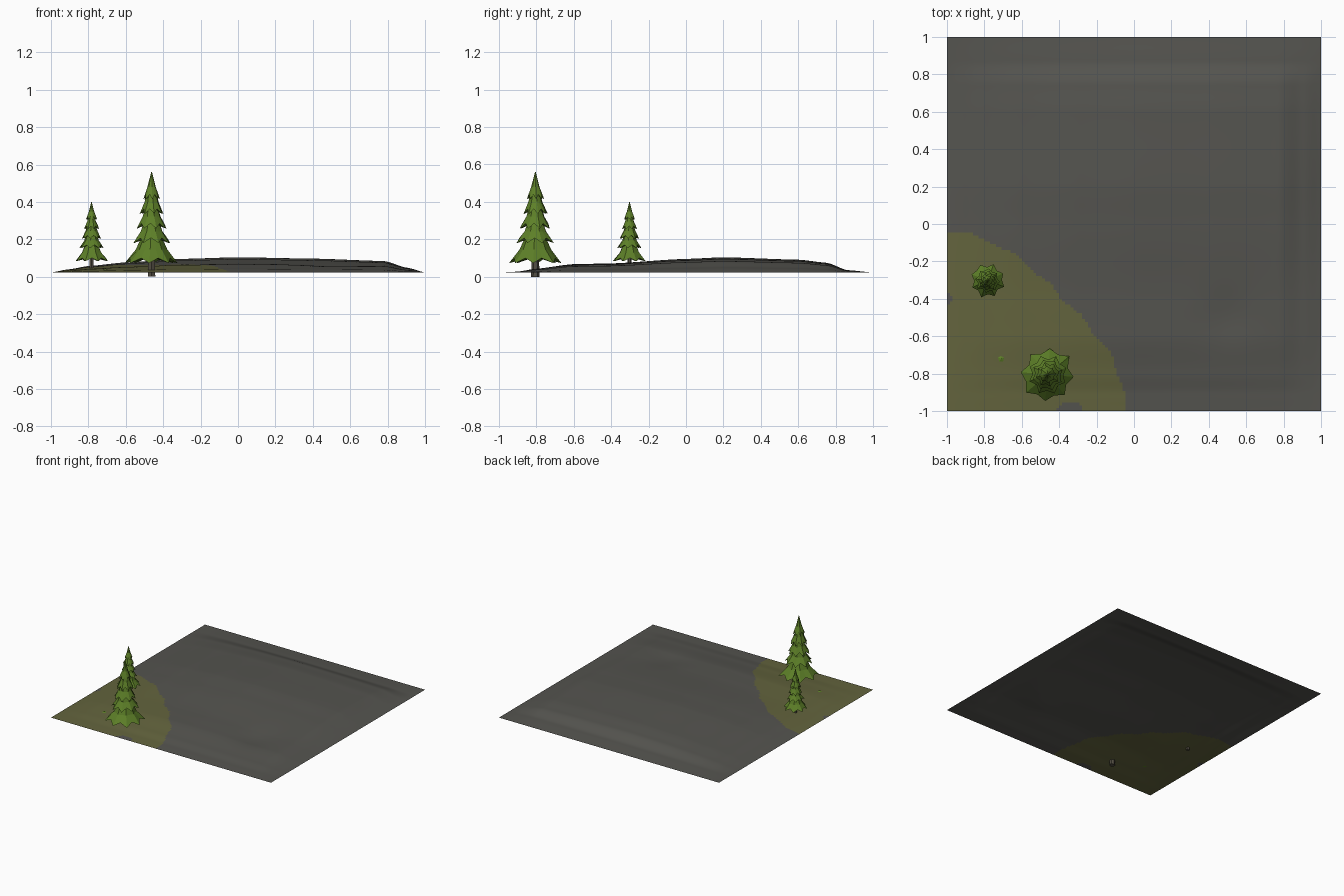
import bpy, bmesh, math, random
from mathutils import Vector

if "Cube" in bpy.data.objects:
    bpy.data.objects.remove(bpy.data.objects["Cube"])
random.seed(4)


def material(name, rgb):
    m = bpy.data.materials.new(name)
    m.diffuse_color = (*rgb, 1)
    m.use_nodes = True
    m.node_tree.nodes["Principled BSDF"].inputs["Base Color"].default_value = m.diffuse_color
    return m


ROCK = material("grey earth", (0.090, 0.089, 0.079))
GRASS = material("olive grass", (0.125, 0.127, 0.047))
PINE = material("pine green", (0.110, 0.215, 0.021))
BARK = material("bark", (0.085, 0.075, 0.055))


def finish(name, bm, mats, smooth=False):
    bmesh.ops.recalc_face_normals(bm, faces=bm.faces)
    me = bpy.data.meshes.new(name)
    bm.to_mesh(me)
    bm.free()
    for m in mats:
        me.materials.append(m)
    for p in me.polygons:
        p.use_smooth = smooth
    ob = bpy.data.objects.new(name, me)
    bpy.context.collection.objects.link(ob)
    return ob


def sample(pts, t):
    for (a, u), (b, v) in zip(pts, pts[1:]):
        if t <= b:
            k = max(0, (t - a) / (b - a))
            k = 0.5 * k + 0.5 * k * k * (3 - 2 * k)
            return u + (v - u) * k
    return pts[-1][1]


# terrain: low mound falling to a flat square border
ACROSS = [(-1, 0), (-.9, .17), (-.8, .37), (-.6, .62), (-.3, .88), (0, 1),
          (.4, .9), (.78, .72), (.9, .27), (1, 0)]
DEPTH = [(-1, 0), (-.9, .04), (-.8, .2), (-.6, .5), (-.4, .55), (0, .88),
         (.2, 1), (.6, .82), (.75, .6), (.86, .12), (1, 0)]


def ground(x, y):
    a, b = sample(ACROSS, x), sample(DEPTH, y)
    dip = 0.012 * math.exp(-((x - .5) ** 2 + (y + .5) ** 2) / .02)
    return 0.022 + 0.082 * (a * b) ** 0.85 - dip


bm = bmesh.new()
bmesh.ops.create_grid(bm, x_segments=130, y_segments=130, size=1)
for v in bm.verts:
    v.co.z = ground(v.co.x, v.co.y)
# grass covers the front-left corner, with two bare nicks on its border
for f in bm.faces:
    c = f.calc_center_median()
    dx, dy = c.x + 1, c.y + 1
    ang = math.atan2(dy, dx)
    edge = 0.91 + 0.045 * math.cos(4 * ang) + 0.008 * math.sin(23 * ang)
    bare = ((c.x + .34) / .07) ** 2 + ((c.y + 1) / .05) ** 2 < 1 \
        or math.hypot(c.x + 1, c.y + .4) < .03
    f.material_index = int(math.hypot(dx, dy) < edge and not bare)
    if f.normal.z < 0:
        f.normal_flip()
finish("ground", bm, [ROCK, GRASS], True)


# pine: tiers of ragged skirts, each a scalloped cone with hollow underside
TIERS = [(0.02, 0.147, 0.33, 0.045), (0.24, 0.105, 0.50, 0.035),
         (0.40, 0.085, 0.67, 0.028), (0.56, 0.066, 0.83, 0.020),
         (0.72, 0.046, 1.00, 0.0)]


def pine(name, x, y, low, high, width, trunk_r, trunk_low):
    bm = bmesh.new()
    n, h = 16, high - low
    for bottom, r, top, tr in TIERS:
        turn = random.uniform(0, 6.28)
        zb, zt = low + bottom * h, low + top * h
        rings = []
        for k in (0, 1, 2):
            ring = []
            for i in range(n):
                a = turn + 2 * math.pi * i / n
                tip = i % 2 == 0
                rad = [r * (1 if tip else .8), (r * .62 + tr * .38) * (.78 if tip else .7),
                       max(tr, .002)][k] * width
                if k == 0:
                    rad *= random.uniform(.94, 1.04)
                z = [zb + (-.02 if tip else .035) * h, zb + .42 * (zt - zb), zt][k]
                ring.append(bm.verts.new((x + rad * math.cos(a), y + rad * math.sin(a), z)))
            rings.append(ring)
        for lo, hi in zip(rings, rings[1:]):
            for i in range(n):
                j = (i + 1) % n
                bm.faces.new((lo[i], lo[j], hi[j], hi[i]))
        bm.faces.new(rings[-1])
        # underside rises to a point at the trunk
        hub = bm.verts.new((x, y, zb + .05 * h))
        for i in range(n):
            bm.faces.new((hub, rings[0][(i + 1) % n], rings[0][i]))
    finish(name + "_foliage", bm, [PINE])

    bm = bmesh.new()
    bmesh.ops.create_cone(bm, cap_ends=True, segments=6, radius1=trunk_r,
                          radius2=trunk_r * .8, depth=low + .1 * h - trunk_low)
    bmesh.ops.translate(bm, verts=bm.verts, vec=Vector(
        (x, y, (low + .1 * h + trunk_low) / 2)))
    finish(name + "_trunk", bm, [BARK])


pine("large_pine", -.462, -.805, .073, .56, 1.0, .023, 0)
pine("small_pine", -.783, -.302, .083, .40, .64, .013, .028)

# small grass tuft between the trees
bm = bmesh.new()
bmesh.ops.create_cone(bm, cap_ends=True, segments=5, radius1=.018, radius2=0, depth=.006)
bmesh.ops.translate(bm, verts=bm.verts, vec=Vector((-.71, -.72, ground(-.71, -.72) + .003)))
finish("grass_tuft", bm, [PINE])
